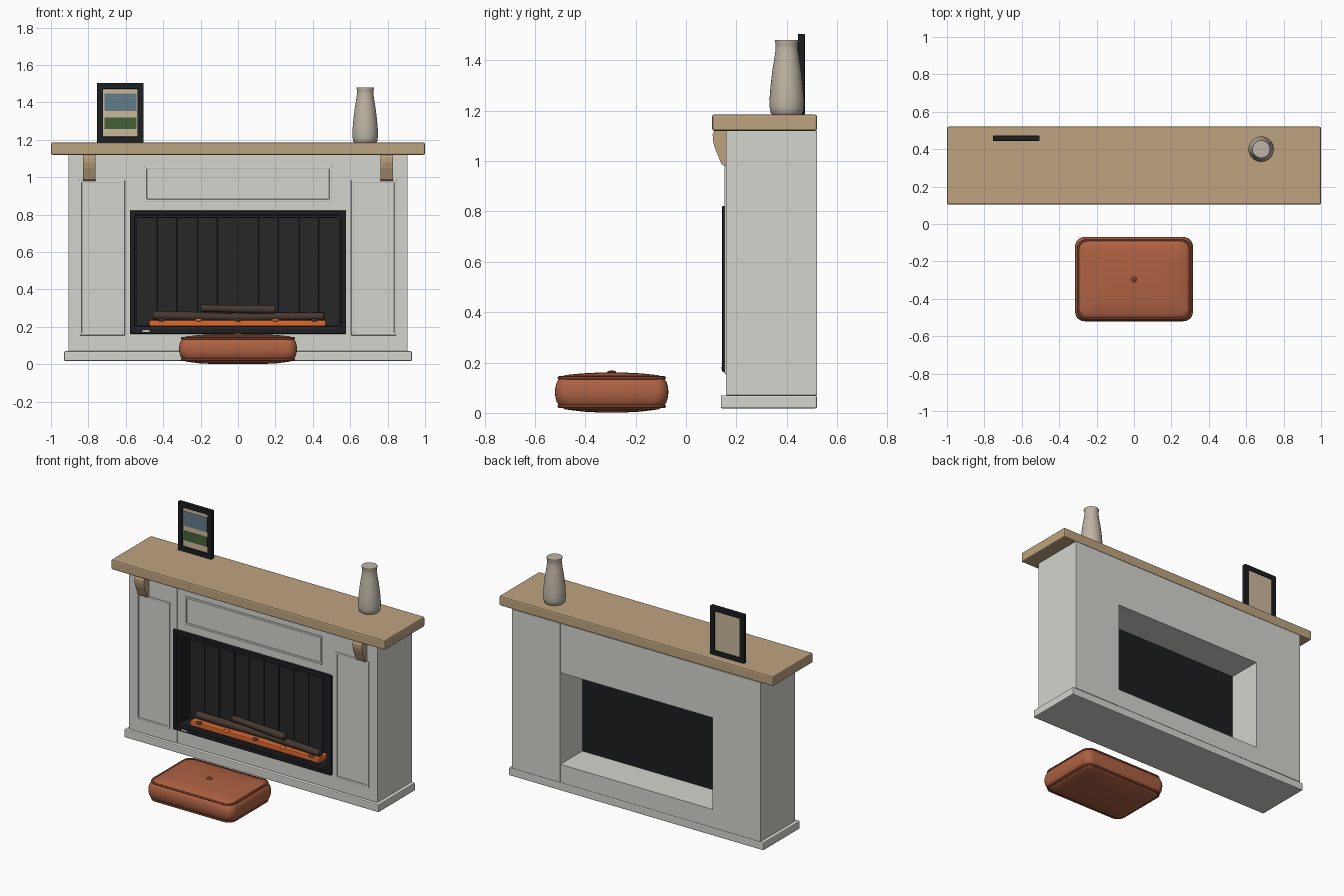
import bpy, bmesh, math
from mathutils import Vector

if "Cube" in bpy.data.objects:
    bpy.data.objects.remove(bpy.data.objects["Cube"])


def mat(name, r, g, b):
    m = bpy.data.materials.new(name)
    m.diffuse_color = (r, g, b, 1)
    m.use_nodes = True
    m.node_tree.nodes["Principled BSDF"].inputs["Base Color"].default_value = m.diffuse_color
    return m


PAINT = mat("paint", 0.66, 0.66, 0.62)
WOOD = mat("oak", 0.52, 0.37, 0.22)
BLACK = mat("black", 0.012, 0.013, 0.015)
CHAR = mat("charcoal", 0.02, 0.02, 0.022)
BARK = mat("bark", 0.06, 0.04, 0.03)
EMBER = mat("ember", 0.7, 0.14, 0.03)
LEATHER = mat("leather", 0.42, 0.12, 0.055)
PIPING = mat("piping", 0.2, 0.05, 0.025)
CLAY = mat("clay", 0.52, 0.46, 0.38)
CREAM = mat("mat_board", 0.6, 0.48, 0.34)
SKY = mat("sky", 0.12, 0.2, 0.25)
FIELD = mat("field", 0.06, 0.12, 0.04)
SILVER = mat("silver", 0.5, 0.5, 0.5)
smooth = []


def add(name, bm, material, bevel=0, rounded=False):
    bmesh.ops.recalc_face_normals(bm, faces=bm.faces[:])
    me = bpy.data.meshes.new(name)
    bm.to_mesh(me)
    bm.free()
    me.materials.append(material)
    ob = bpy.data.objects.new(name, me)
    bpy.context.collection.objects.link(ob)
    if bevel:
        b = ob.modifiers.new("bevel", "BEVEL")
        b.width, b.segments = bevel, 2
    if rounded:
        smooth.append(ob)
    return ob


def box(name, x0, x1, y0, y1, z0, z1, material, bevel=0):
    bm = bmesh.new()
    bmesh.ops.create_cube(bm, size=1)
    for v in bm.verts:
        v.co = ((x0 + x1) / 2 + v.co.x * (x1 - x0), (y0 + y1) / 2 + v.co.y * (y1 - y0),
                (z0 + z1) / 2 + v.co.z * (z1 - z0))
    return add(name, bm, material, bevel)


def ring(name, x0, x1, z0, z1, w, y0, y1, material, bevel=0):
    """Rectangular picture-frame ring facing -y."""
    bm = bmesh.new()
    loops = [[bm.verts.new((x, y, z)) for x, z in
              ((x0 + i, z0 + i), (x1 - i, z0 + i), (x1 - i, z1 - i), (x0 + i, z1 - i))]
             for i, y in ((0, y0), (0, y1), (w, y1), (w, y0))]
    bridge(bm, loops + loops[:1])
    return add(name, bm, material, bevel)


def bridge(bm, loops):
    for a, b in zip(loops, loops[1:]):
        n = len(a)
        for k in range(n):
            bm.faces.new((a[k], a[(k + 1) % n], b[(k + 1) % n], b[k]))


def loft(name, rings, material, rounded=True):
    """Skin closed rings of points and cap both ends."""
    bm = bmesh.new()
    loops = [[bm.verts.new(p) for p in r] for r in rings]
    bridge(bm, loops)
    bm.faces.new(loops[0])
    bm.faces.new(loops[-1])
    return add(name, bm, material, 0, rounded)


def circle(cx, cy, z, r, n=32):
    return [(cx + r * math.cos(2 * math.pi * k / n), cy + r * math.sin(2 * math.pi * k / n), z)
            for k in range(n)]


def round_rect(inset, z, hx=0.315, hy=0.225, r=0.05, cy=-0.295):
    hx, hy = hx - inset, hy - inset
    r = min(r, hy * 0.6)
    pts = []
    for q, (sx, sy) in enumerate(((1, 1), (-1, 1), (-1, -1), (1, -1))):
        for k in range(7):
            a = math.pi / 2 * (q + k / 6)
            pts.append((sx * (hx - r) + r * math.cos(a), cy + sy * (hy - r) + r * math.sin(a), z))
    return pts


def log(name, p, q, r0, r1):
    p, q = Vector(p), Vector(q)
    rot = Vector((0, 0, 1)).rotation_difference(q - p)
    rings = [[p.lerp(q, t) + rot @ Vector(c) for c in circle(0, 0, 0, r, 10)]
             for t, r in ((0, r0), (0.35, r0 * 1.05), (0.7, r1 * 1.05), (1, r1))]
    return loft(name, rings, BARK)


# surround
box("plinth", -0.93, 0.93, 0.138, 0.52, 0.018, 0.07, PAINT, 0.006)
box("mantel_shelf", -1, 1, 0.104, 0.52, 1.12, 1.185, WOOD, 0.008)
box("header", -0.555, 0.555, 0.163, 0.518, 0.795, 1.12, PAINT)
box("bottom_rail", -0.555, 0.555, 0.163, 0.518, 0.07, 0.19, PAINT)
ring("header_moulding", -0.5, 0.5, 0.87, 1.057, 0.013, 0.156, 0.165, PAINT, 0.003)
for s, side in ((-1, "left"), (1, "right")):
    a, b = sorted((s * 0.555, s * 0.907))
    box(side + "_pilaster", a, b, 0.158, 0.52, 0.07, 1.12, PAINT, 0.002)
    a, b = sorted((s * 0.605, s * 0.848))
    ring(side + "_panel_moulding", a, b, 0.155, 0.985, 0.013, 0.152, 0.16, PAINT, 0.003)
    # curved corbel under the shelf
    prof = [(0.16, 1.12), (0.112, 1.12), (0.106, 1.105), (0.107, 1.08), (0.115, 1.05),
            (0.128, 1.02), (0.14, 0.99), (0.152, 0.98), (0.16, 0.98)]
    loft(side + "_corbel", [[(s * x, y, z) for y, z in prof] for x in (0.762, 0.83)], WOOD, False)

# firebox insert
ring("firebox_frame", -0.578, 0.578, 0.163, 0.822, 0.026, 0.143, 0.165, BLACK, 0.004)
ring("firebox_inner_frame", -0.555, 0.555, 0.186, 0.8, 0.016, 0.15, 0.18, CHAR, 0.003)
ring("firebox_liner", -0.553, 0.553, 0.191, 0.794, 0.012, 0.165, 0.29, BLACK)
box("firebox_back", -0.552, 0.552, 0.28, 0.29, 0.192, 0.793, BLACK)
for k in range(10):
    c = (k - 4.5) * 0.1085
    box("back_board_%d" % k, c - 0.0525, c + 0.0525, 0.272, 0.281, 0.203, 0.782, CHAR, 0.003)
box("badge_plate", -0.51, -0.472, 0.141, 0.145, 0.173, 0.183, SILVER)

# fire bed
box("ember_bed", -0.475, 0.47, 0.175, 0.268, 0.203, 0.236, EMBER, 0.006)
log("left_log", (-0.455, 0.225, 0.262), (0.03, 0.235, 0.25), 0.024, 0.02)
log("right_log", (0.46, 0.205, 0.257), (-0.03, 0.245, 0.252), 0.022, 0.024)
log("top_log", (-0.2, 0.238, 0.3), (0.2, 0.212, 0.292), 0.019, 0.022)
for k, x in enumerate((-0.41, -0.21, 0, 0.2, 0.41)):
    bm = bmesh.new()
    bmesh.ops.create_icosphere(bm, subdivisions=2, radius=1)
    for v in bm.verts:
        v.co = (x + v.co.x * 0.02, 0.182 + v.co.y * 0.014, 0.236 + v.co.z * 0.01)
    add("coal_%d" % k, bm, EMBER if k % 2 else BARK, 0, True)

# picture frame
ring("picture_frame", -0.753, -0.505, 1.185, 1.505, 0.032, 0.445, 0.472, BLACK, 0.003)
box("picture_mat", -0.727, -0.531, 0.455, 0.466, 1.21, 1.48, CREAM)
box("picture_sky", -0.714, -0.543, 0.453, 0.456, 1.353, 1.449, SKY)
box("picture_field", -0.714, -0.543, 0.453, 0.456, 1.257, 1.32, FIELD)

# vase
loft("vase", [circle(0.68, 0.4, z, r) for z, r in (
    (1.185, 0.058), (1.192, 0.064), (1.215, 0.068), (1.25, 0.068), (1.3, 0.064), (1.36, 0.057),
    (1.41, 0.049), (1.445, 0.044), (1.465, 0.044), (1.477, 0.048), (1.481, 0.047))], CLAY)

# floor cushion with piping and button
loft("cushion", [round_rect(i, z) for i, z in (
    (0.19, 0.001), (0.11, 0.005), (0.04, 0.014), (0.018, 0.025), (0.006, 0.045), (0.001, 0.065),
    (0, 0.083), (0.001, 0.1), (0.006, 0.12), (0.018, 0.14), (0.04, 0.15), (0.11, 0.157),
    (0.19, 0.161))], LEATHER)
for name, z in (("lower_piping", 0.026), ("upper_piping", 0.139)):
    cu = bpy.data.curves.new(name, "CURVE")
    cu.dimensions, cu.bevel_depth, cu.bevel_resolution = "3D", 0.0065, 2
    pts = round_rect(0.016, z)
    sp = cu.splines.new("POLY")
    sp.points.add(len(pts) - 1)
    for p, co in zip(sp.points, pts):
        p.co = (*co, 1)
    sp.use_cyclic_u = True
    cu.materials.append(PIPING)
    bpy.context.collection.objects.link(bpy.data.objects.new(name, cu))
loft("cushion_button", [circle(0, -0.295, z, r, 20) for z, r in (
    (0.157, 0.018), (0.163, 0.018), (0.167, 0.012), (0.168, 0.004))], PIPING)

# smooth shading on the rounded parts
for ob in smooth:
    ob.select_set(True)
bpy.context.view_layer.objects.active = smooth[0]
bpy.ops.object.shade_smooth_by_angle(angle=math.radians(40))
